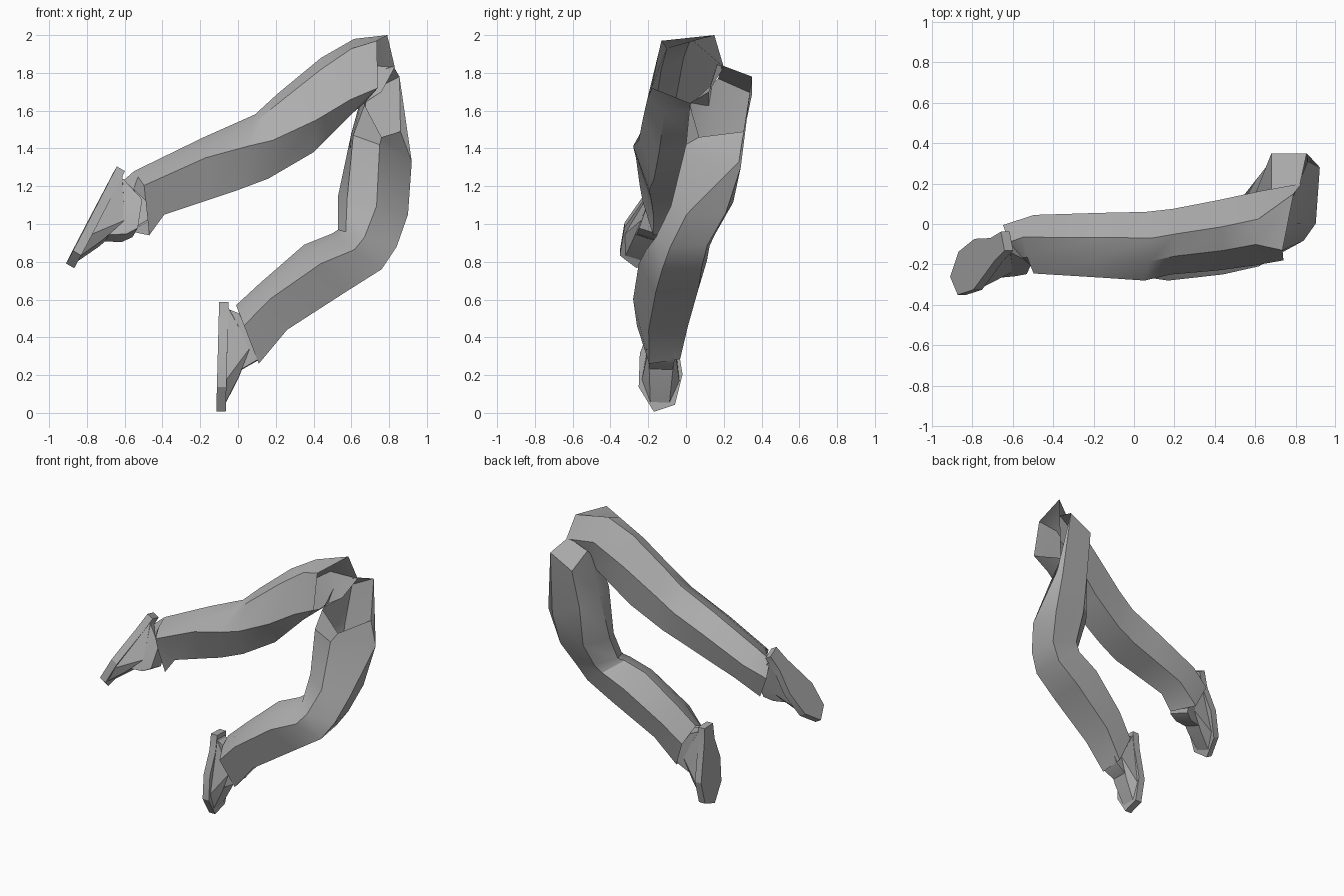
import bpy, bmesh, math
from mathutils import Vector

if "Cube" in bpy.data.objects:
    bpy.data.objects.remove(bpy.data.objects["Cube"])

grey = bpy.data.materials.new("plain_grey")
grey.use_nodes = True
grey.diffuse_color = (0.42, 0.42, 0.42, 1)
grey.node_tree.nodes["Principled BSDF"].inputs["Base Color"].default_value = (0.42, 0.42, 0.42, 1)


def finish(bm, name, angle=30):
    bmesh.ops.recalc_face_normals(bm, faces=bm.faces)
    mesh = bpy.data.meshes.new(name)
    bm.to_mesh(mesh)
    bm.free()
    mesh.materials.append(grey)
    obj = bpy.data.objects.new(name, mesh)
    bpy.context.collection.objects.link(obj)
    bpy.ops.object.select_all(action="DESELECT")
    obj.select_set(True)
    bpy.context.view_layer.objects.active = obj
    bpy.ops.object.shade_smooth_by_angle(angle=math.radians(angle))


# Six-sided limb section from upper edge a to lower edge b, between y0 (front) and y1 (back);
# ridge is how far down the front crease lies
def ring(ax, az, bx, bz, y0, y1, ridge=.45, skew=0):
    section = [(0, .62), (.13, .28), (ridge, 0), (1, .25), (.92, .88), (.35, 1)]
    return [(ax + (bx - ax) * s + skew * (t - .5), y0 + (y1 - y0) * t, az + (bz - az) * s)
            for s, t in section]


def loft(name, rings, flap=None):
    bm = bmesh.new()
    loops = [[bm.verts.new(p) for p in r] for r in rings]
    for a, b in zip(loops, loops[1:]):
        for i in range(len(a)):
            j = (i + 1) % len(a)
            bm.faces.new((a[i], a[j], b[j], b[i]))
    if flap:  # extra panel over the back of the open rim
        rim = loops[0]
        bm.faces.new((rim[4], rim[5], rim[0], bm.verts.new(flap)))
    finish(bm, name)


# Raised leg, open at the hip
loft("right_leg", [
    [(.79, .15, 2.0), (.735, -.13, 1.97), (.74, -.18, 1.72),
     (.67, .02, 1.64), (.76, .12, 1.70), (.83, .2, 1.83)],
    ring(.61, 1.98, .62, 1.59, -.205, .165, .82, .04),
    ring(.44, 1.88, .40, 1.38, -.23, .12, .66),
    ring(.21, 1.69, .16, 1.24, -.25, .075, .55),
    ring(.09, 1.58, .00, 1.18, -.28, .06, .42),
    ring(-.18, 1.46, -.15, 1.13, -.265, .055, .33),
    ring(-.55, 1.28, -.39, 1.05, -.245, .045, .33),
    ring(-.60, 1.22, -.51, .94, -.23, -.005, .35, -.16),
])

# Trailing leg, with a slanted open hip
loft("left_leg", [
    [(.68, .17, 1.77), (.67, .02, 1.63), (.76, .07, 1.46),
     (.86, .31, 1.49), (.855, .35, 1.78), (.68, .35, 1.69)],
    [(.60, .15, 1.48), (.61, .02, 1.47), (.75, .0, 1.42),
     (.92, .28, 1.33), (.88, .29, 1.30), (.66, .29, 1.40)],
    ring(.53, 1.15, .90, 1.05, -.08, .25, .55),
    ring(.53, .97, .84, .88, -.16, .15, .45),
    ring(.50, .95, .76, .76, -.21, .125, .45),
    ring(.35, .89, .57, .64, -.25, .11, .4),
    ring(.12, .69, .26, .44, -.28, .05, .35),
    ring(-.01, .57, .11, .26, -.26, .0, .35),
], flap=(.82, .19, 1.84))

# Shoes: sole outline as (length fraction, sideways), uppers as (length, height, half width)
SOLE = [(0, -.05), (0, .05), (.2, .06), (.4, .085), (.65, .115),
        (.93, .08), (1, -.03), (.78, -.115), (.47, -.115), (.2, -.06)]
FOREFOOT = [(.04, .045, .045), (.4, .045, .07), (.72, .045, .10), (.93, .045, .05),
            (.68, .115, .06), (.42, .17, .07), (.15, .09, .04)]
ANKLE = [(.07, .06, .045), (.62, .12, .06), (.53, .21, .07), (.43, .25, .08), (.17, .20, .08)]


def shoe(name, heel, toe, inward, mirror):
    heel, n = Vector(heel), Vector(inward)
    run = Vector(toe) - heel
    side = n.cross(run).normalized() * mirror

    def at(u, h, w):
        return heel + run * u + n * h + side * w

    # Flat sole slab
    bm = bmesh.new()
    low = [bm.verts.new(at(u, 0, w)) for u, w in SOLE]
    high = [bm.verts.new(at(u, .05, w)) for u, w in SOLE]
    bm.faces.new(low)
    bm.faces.new(high)
    for i in range(len(SOLE)):
        bm.faces.new((low[i - 1], low[i], high[i], high[i - 1]))
    finish(bm, name + "_sole", 20)

    # Low forefoot and the ankle block running into the trouser end
    for part, points in (("_forefoot", FOREFOOT), ("_ankle", ANKLE)):
        bm = bmesh.new()
        for u, h, w in points:
            bm.verts.new(at(u, h, w))
            bm.verts.new(at(u, h, -w))
        bmesh.ops.convex_hull(bm, input=bm.verts)
        finish(bm, name + part)


shoe("right_shoe", (-.65, -.085, 1.29), (-.905, -.29, .80), (.86, 0, -.5), -1)
shoe("left_shoe", (-.10, -.12, .585), (-.115, -.14, .005), (1, 0, 0), 1)
